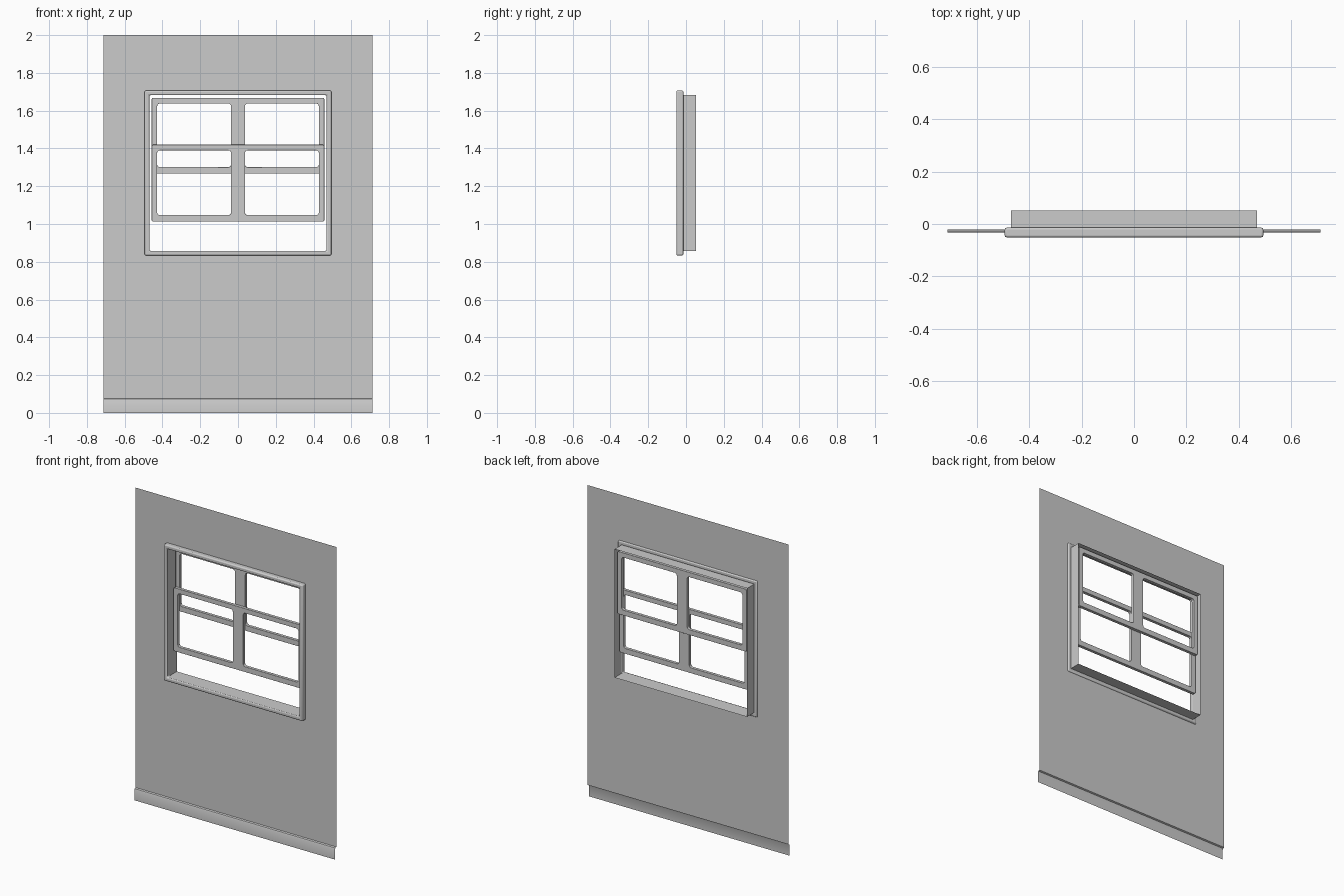
import bpy, bmesh, math
from mathutils import Vector

if "Cube" in bpy.data.objects:
    bpy.data.objects.remove(bpy.data.objects["Cube"])


def rounded_rect(x0, x1, z0, z1, r, n=3):
    """Points of a rectangle in the xz plane with rounded corners."""
    if r == 0:
        return [(x0, z0), (x1, z0), (x1, z1), (x0, z1)]
    pts = []
    corners = [(x1 - r, z0 + r, -90), (x1 - r, z1 - r, 0), (x0 + r, z1 - r, 90), (x0 + r, z0 + r, 180)]
    for cx, cz, start in corners:
        for i in range(n + 1):
            a = math.radians(start + 90 * i / n)
            pts.append((cx + r * math.cos(a), cz + r * math.sin(a)))
    return pts


def finish(name, bm):
    me = bpy.data.meshes.new(name)
    bm.to_mesh(me)
    bm.free()
    ob = bpy.data.objects.new(name, me)
    bpy.context.collection.objects.link(ob)
    return ob


def panel(name, loops, y0, y1=None, bevel=0.0):
    """Flat panel with holes (first loop is the outside), optionally thick and bevelled."""
    bm = bmesh.new()
    edges = []
    for loop in loops:
        vs = [bm.verts.new((x, y0, z)) for x, z in loop]
        edges += [bm.edges.new((vs[i - 1], vs[i])) for i in range(len(vs))]
    bmesh.ops.triangle_fill(bm, use_beauty=True, edges=edges, normal=(0, -1, 0))
    for f in bm.faces:
        f.normal_update()
        if f.normal.y > 0:
            f.normal_flip()
    if y1 is not None:
        ret = bmesh.ops.extrude_face_region(bm, geom=bm.faces[:], use_keep_orig=True)
        moved = [v for v in ret["geom"] if isinstance(v, bmesh.types.BMVert)]
        bmesh.ops.translate(bm, verts=moved, vec=Vector((0, y1 - y0, 0)))
        bmesh.ops.recalc_face_normals(bm, faces=bm.faces[:])
    ob = finish(name, bm)
    if bevel:
        m = ob.modifiers.new("edge_round", "BEVEL")
        m.width, m.segments = bevel, 2
        m.limit_method, m.angle_limit = "ANGLE", math.radians(60)
    return ob


def strip(name, a_points, b_points, closed=False):
    """Open sheet of quads between two rows of points."""
    bm = bmesh.new()
    a = [bm.verts.new(p) for p in a_points]
    b = [bm.verts.new(p) for p in b_points]
    n = len(a)
    for i in range(n if closed else n - 1):
        j = (i + 1) % n
        bm.faces.new((a[i], a[j], b[j], b[i]))
    return finish(name, bm)


W = 0.712
WALL_Y = -0.021

# wall sheet with window hole
panel("wall", [rounded_rect(-W, W, 0.077, 2.0, 0), rounded_rect(-0.484, 0.484, 0.843, 1.695, 0)], WALL_Y)

# baseboard profile swept across the wall
profile = [(-0.033, 0.0), (-0.033, 0.066), (-0.030, 0.073), (WALL_Y, 0.077)]
strip("baseboard", [(W, y, z) for y, z in profile], [(-W, y, z) for y, z in profile])

# thin jamb box lining the opening
jamb = rounded_rect(-0.47, 0.47, 0.858, 1.682, 0)
strip("jamb", [(x, -0.03, z) for x, z in jamb], [(x, 0.052, z) for x, z in jamb], True)

# casing around the opening
panel("casing", [rounded_rect(-0.494, 0.494, 0.833, 1.707, 0),
                 rounded_rect(-0.469, 0.469, 0.858, 1.682, 0)], -0.051, -0.014, 0.007)


# two sliding sashes, each with two rounded panes
def sash(name, z0, z1, y0, y1):
    panes = [rounded_rect(a, b, z0 + 0.034, z1 - 0.03, 0.014) for a, b in ((-0.428, -0.037), (0.037, 0.428))]
    panel(name, [rounded_rect(-0.457, 0.457, z0, z1, 0.008)] + panes, y0, y1, 0.006)


sash("lower_sash", 1.013, 1.42, 0.0, 0.02)
sash("upper_sash", 1.267, 1.668, 0.021, 0.041)

for ob in bpy.context.collection.objects:
    ob.select_set(True)
    bpy.context.view_layer.objects.active = ob
bpy.ops.object.shade_smooth_by_angle(angle=math.radians(30))
